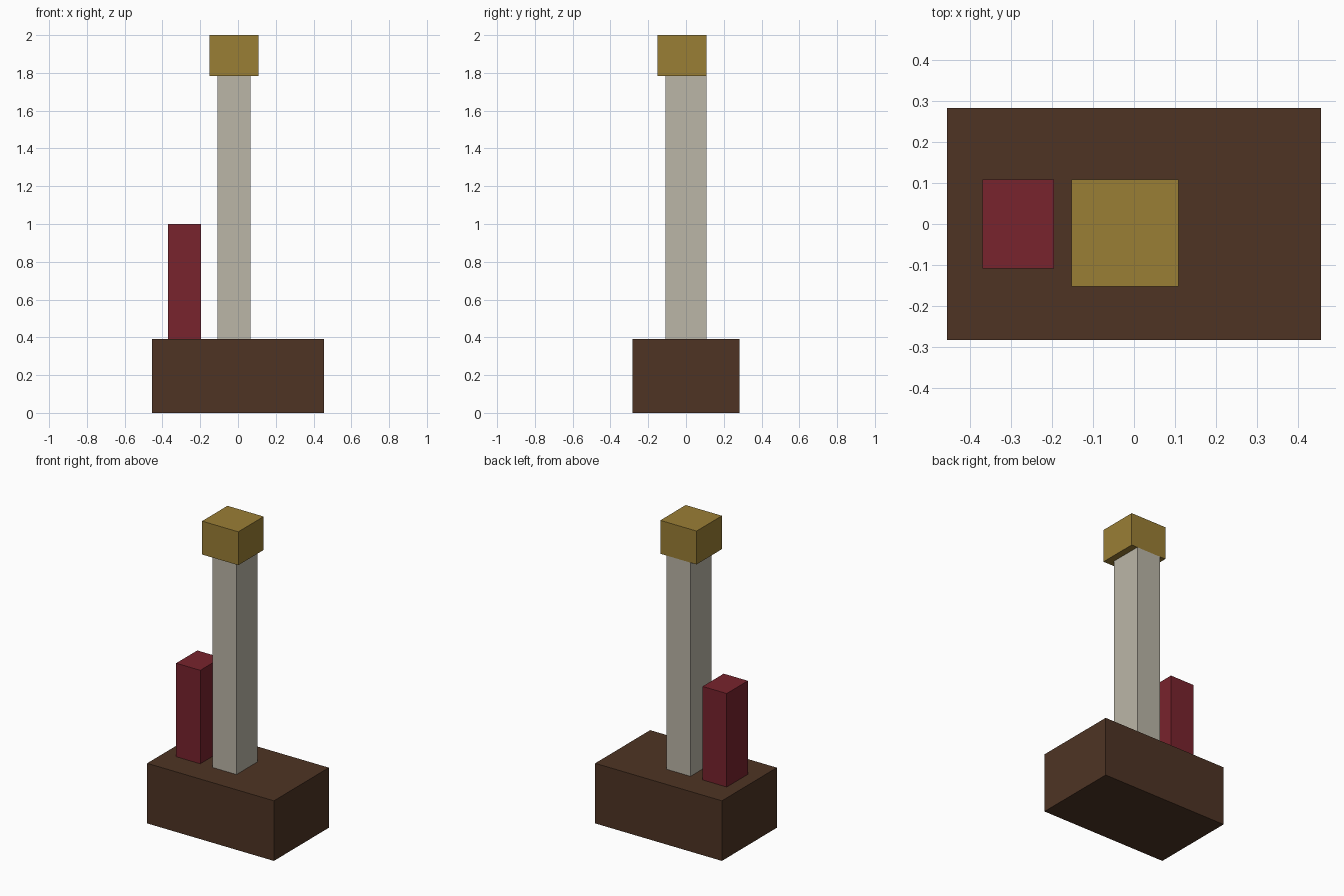
import bpy

if "Cube" in bpy.data.objects:
    bpy.data.objects.remove(bpy.data.objects["Cube"])

U = 2 / 46  # grid unit: the model is 46 units tall


def material(name, rgb):
    """Flat colour from 0-255 sRGB values."""
    lin = [((c / 255 + 0.055) / 1.055) ** 2.4 for c in rgb]
    mat = bpy.data.materials.new(name)
    mat.diffuse_color = (*lin, 1)
    mat.use_nodes = True
    mat.node_tree.nodes["Principled BSDF"].inputs["Base Color"].default_value = mat.diffuse_color
    return mat


def box(name, lo, hi, mat):
    """Box between two corners given in grid units."""
    bpy.ops.mesh.primitive_cube_add(size=1)
    ob = bpy.context.object
    ob.name = name
    for v in ob.data.vertices:
        v.co = [(l + (c + 0.5) * (h - l)) * U for c, l, h in zip(v.co, lo, hi)]
    ob.data.materials.append(mat)
    return ob


brown = material("dark brown", (78, 52, 36))
bone = material("bone grey", (187, 182, 167))
gold = material("old gold", (154, 126, 53))
red = material("deep red", (120, 35, 45))

# Heavy base block
box("base", (-10.5, -6.5, 0), (10.5, 6.5, 9), brown)
# Tall column with its offset cap
box("column", (-2.5, -2.5, 9), (1.5, 2.5, 41), bone)
box("cap", (-3.5, -3.5, 41), (2.5, 2.5, 46), gold)
# Short side post
box("side_post", (-8.5, -2.5, 9), (-4.5, 2.5, 23), red)
